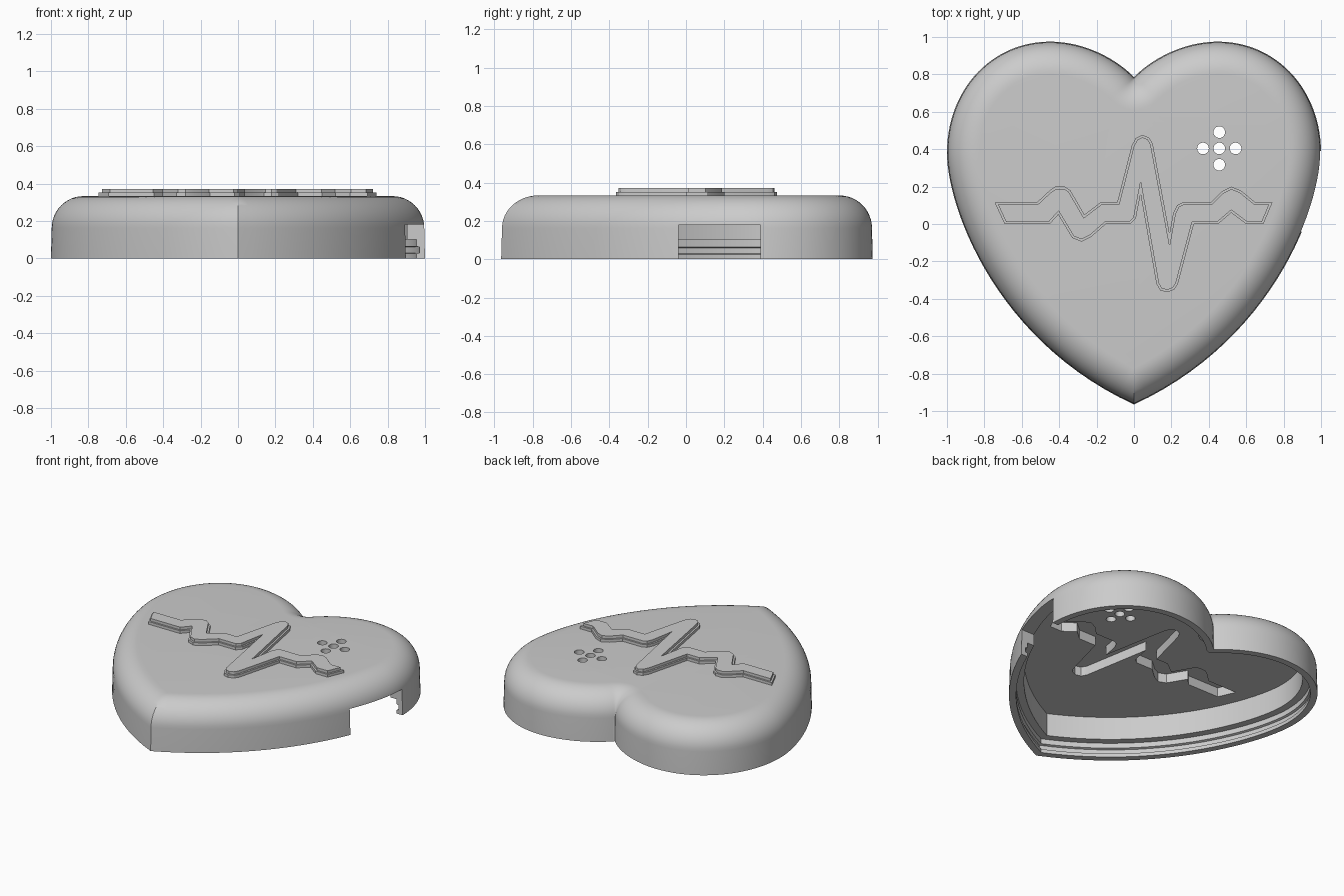
import bpy, bmesh, math
from mathutils import Vector
from mathutils.geometry import interpolate_bezier

if "Cube" in bpy.data.objects:
    bpy.data.objects.remove(bpy.data.objects["Cube"], do_unlink=True)

grey = bpy.data.materials.new("plain_grey")
grey.use_nodes = True
grey.diffuse_color = (0.6, 0.6, 0.6, 1)
grey.node_tree.nodes["Principled BSDF"].inputs["Base Color"].default_value = (0.6, 0.6, 0.6, 1)


def finish(bm, name):
    bmesh.ops.remove_doubles(bm, verts=bm.verts, dist=0.0004)
    bmesh.ops.recalc_face_normals(bm, faces=bm.faces)
    mesh = bpy.data.meshes.new(name)
    bm.to_mesh(mesh)
    bm.free()
    mesh.materials.append(grey)
    ob = bpy.data.objects.new(name, mesh)
    bpy.context.collection.objects.link(ob)
    return ob


# Right half of the heart outline, notch to tip, as three curves
CURVES = [
    ((0, 0.785), (0.07, 0.86), (0.24, 0.975), (0.45, 0.975)),
    ((0.45, 0.975), (0.76, 0.975), (1, 0.72), (1, 0.38)),
    ((1, 0.38), (1, 0.1), (0.75, -0.62), (0, -0.965)),
]
half = []
for a, b, c, d in CURVES:
    pts = interpolate_bezier(*[Vector(p) for p in (a, b, c, d)], 28)
    half += [p.to_2d() for p in pts][1 if half else 0:]

samples = []
for i, p in enumerate(half):
    t = (half[min(i + 1, len(half) - 1)] - half[max(i - 1, 0)]).normalized()
    samples.append((p, Vector((t.y, -t.x))))
# Fan of directions at the notch, so inner offsets round it off
first = samples[0][1]
start = math.atan2(first.y, first.x)
fan = []
for k in range(6):
    ang = -math.pi / 2 + (start + math.pi / 2) * k / 6
    fan.append((half[0], Vector((math.cos(ang), math.sin(ang)))))
samples = fan + samples


def heart(inset):
    """Closed heart ring moved inward, with a mitred tip."""
    pts = [p + n * inset for p, n in samples]
    for i in range(len(pts) // 2, len(pts)):
        if pts[i].x < 0:
            a, b = pts[i - 1], pts[i]
            cross = a.lerp(b, a.x / (a.x - b.x))
            pts[i:] = [cross] * (len(pts) - i)
            break
    pts[0].x = pts[-1].x = 0
    return pts + [Vector((-p.x, p.y)) for p in pts[-2:0:-1]]


# Shell section: ceiling, inner wall, lid ledge, snap groove, rim, rounded top edge
CEILING, TOP, ROUND = 0.26, 0.333, 0.17
section = [(0.095, CEILING), (0.095, 0.1), (0.045, 0.1), (0.045, 0.065), (0.03, 0.06),
           (0.03, 0.03), (0.045, 0.025), (0.045, 0), (0, 0)]
for k in range(13):
    a = k / 12 * math.pi / 2
    section.append((0.004 + ROUND * (1 - math.cos(a)), TOP - ROUND + ROUND * math.sin(a)))

bm = bmesh.new()
rings = [[bm.verts.new((p.x, p.y, z)) for p in heart(d)] for d, z in section]
for low, high in zip(rings, rings[1:]):
    for i in range(len(low)):
        j = (i + 1) % len(low)
        bm.faces.new((low[i], low[j], high[j], high[i]))
bm.faces.new(rings[0])
bm.faces.new(rings[-1])
shell = finish(bm, "heart_shell")

# Pulse line outline: upper edge left to right, then lower edge back
PULSE = [(-.745, .115), (-.52, .115), (-.45, .18), (-.42, .2), (-.37, .2), (-.34, .18),
         (-.265, .05), (-.18, .115), (-.09, .115), (-.012, .42), (.01, .46), (.045, .476),
         (.08, .463), (.1, .43), (.19, -.05), (.21, .06), (.23, .1), (.26, .115), (.41, .115),
         (.47, .175), (.52, .2), (.57, .18), (.65, .115), (.74, .115), (.692, 0), (.6, 0),
         (.52, .06), (.45, 0), (.32, 0), (.235, -.32), (.215, -.35), (.18, -.365), (.14, -.355),
         (.12, -.32), (.035, .16), (.01, .03), (-.02, 0), (-.15, 0), (-.23, -.07), (-.28, -.095),
         (-.33, -.075), (-.405, .05), (-.45, 0), (-.692, 0)]


def pulse_slab(name, z0, z1, step=0):
    """Pulse-shaped slab, with an optional narrower second tier."""
    bm = bmesh.new()
    face = bm.faces.new([bm.verts.new((x, y, z0)) for x, y in reversed(PULSE)])
    up = bmesh.ops.extrude_face_region(bm, geom=[face], use_keep_orig=True)["geom"]
    bmesh.ops.translate(bm, vec=(0, 0, z1 - z0), verts=[v for v in up if isinstance(v, bmesh.types.BMVert)])
    cap = [f for f in up if isinstance(f, bmesh.types.BMFace)]
    bmesh.ops.recalc_face_normals(bm, faces=bm.faces)
    if step:
        bmesh.ops.inset_region(bm, faces=cap, thickness=0.012, use_even_offset=True)
        up = bmesh.ops.extrude_face_region(bm, geom=cap)["geom"]
        bmesh.ops.delete(bm, geom=cap, context="FACES_ONLY")
        bmesh.ops.translate(bm, vec=(0, 0, step), verts=[v for v in up if isinstance(v, bmesh.types.BMVert)])
    return finish(bm, name)


def cut(cutter):
    cutter.hide_render = True
    mod = shell.modifiers.new("cut", "BOOLEAN")
    mod.operation, mod.solver, mod.object = "DIFFERENCE", "EXACT", cutter
    bpy.context.view_layer.objects.active = shell
    bpy.ops.object.modifier_apply(modifier=mod.name)
    bpy.data.objects.remove(cutter, do_unlink=True)


# Raised pulse line, hollowed from below
pulse_slab("pulse_line", TOP - 0.006, 0.352, 0.019)
cut(pulse_slab("pulse_recess", CEILING - 0.05, TOP - 0.009))

# Side opening through the wall
bpy.ops.mesh.primitive_cube_add(size=1, location=(0.93, 0.175, 0.04))
bpy.context.object.scale = (0.36, 0.43, 0.28)
bpy.context.view_layer.update()
cut(bpy.context.object)

# Sound holes in a plus pattern
for dx, dy in ((0, 0), (1, 0), (-1, 0), (0, 1), (0, -1)):
    bpy.ops.mesh.primitive_cylinder_add(vertices=32, radius=0.031, depth=0.4,
                                        location=(0.456 + dx * 0.087, 0.404 + dy * 0.087, 0.3))
    cut(bpy.context.object)

# Smooth walls, sharp edges
bpy.ops.object.select_all(action="DESELECT")
for ob in (shell, bpy.data.objects["pulse_line"]):
    ob.select_set(True)
    bpy.context.view_layer.objects.active = ob
bpy.ops.object.shade_smooth_by_angle(angle=math.radians(30))
